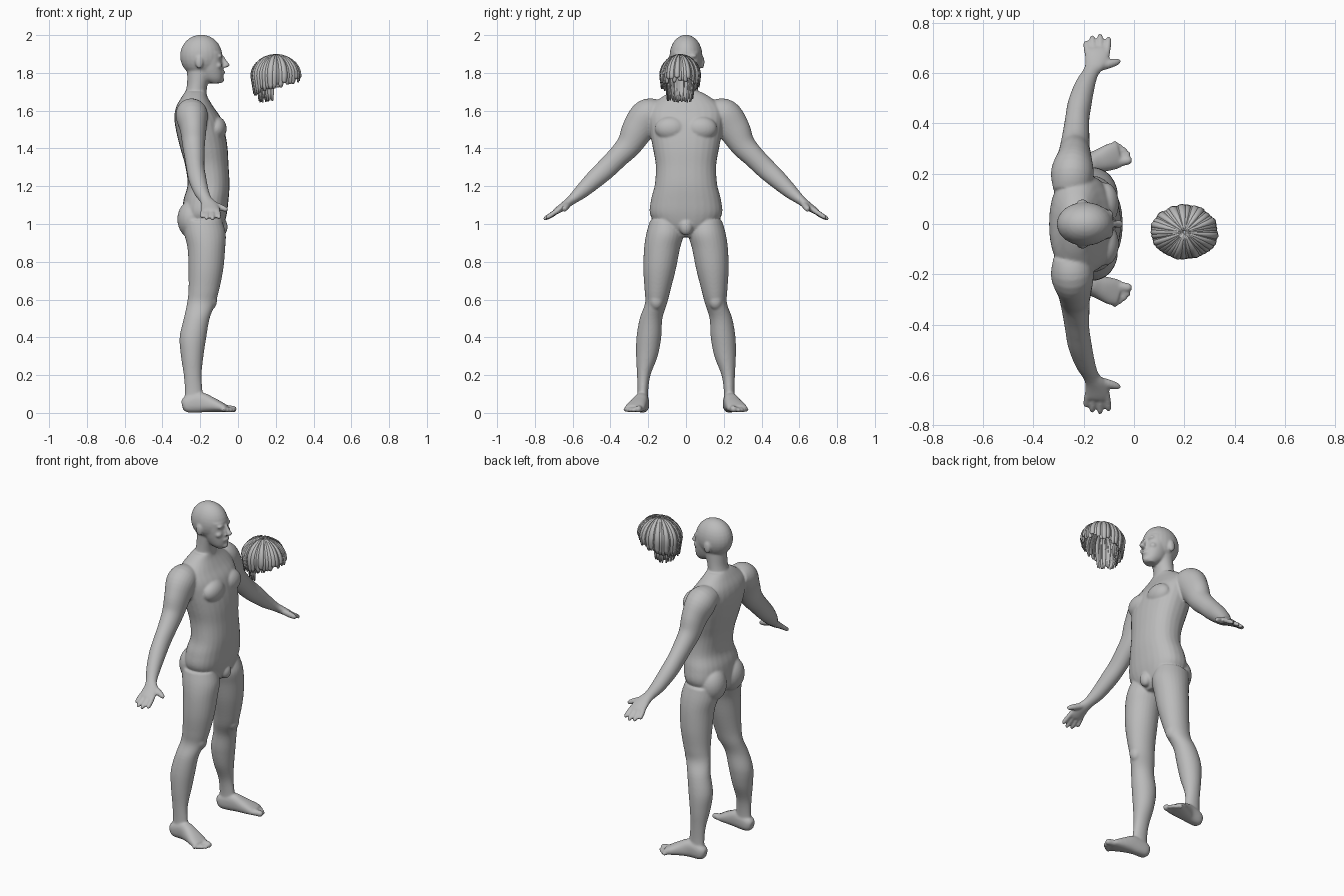
import bpy, bmesh, math, random
from mathutils import Vector, Matrix

random.seed(4)
cube = bpy.data.objects.get("Cube")
if cube:
    bpy.data.objects.remove(cube, do_unlink=True)

X, Y, Z = Vector((1, 0, 0)), Vector((0, 1, 0)), Vector((0, 0, 1))


def make_material(name, value):
    mat = bpy.data.materials.new(name)
    mat.use_nodes = True
    color = (value, value, value, 1)
    mat.diffuse_color = color
    mat.node_tree.nodes["Principled BSDF"].inputs["Base Color"].default_value = color
    return mat


grey = make_material("plain grey", 0.5)


def make_object(name, bm):
    mesh = bpy.data.meshes.new(name)
    bm.to_mesh(mesh)
    bm.free()
    mesh.materials.append(grey)
    mesh.shade_smooth()
    obj = bpy.data.objects.new(name, mesh)
    bpy.context.collection.objects.link(obj)
    return obj


def spline(rings, steps=5):
    """Smooth interpolation through the given rings."""
    rows = [Vector(r) for r in rings]
    out = []
    for i in range(len(rows) - 1):
        p0, p1 = rows[max(i - 1, 0)], rows[i]
        p2, p3 = rows[i + 1], rows[min(i + 2, len(rows) - 1)]
        for k in range(steps):
            t = k / steps
            out.append(p1 + (p2 - p0) * (t / 2)
                       + (p0 * 2 - p1 * 5 + p2 * 4 - p3) * (t * t / 2)
                       + (p1 * 3 - p0 - p2 * 3 + p3) * (t ** 3 / 2))
    return out + [rows[-1]]


def loft(bm, rings, side=X, axis=None, power=2.0, sign=1, count=28):
    """Skin through rings (x, y, z, radius along side, radius across)."""
    rows = spline(rings)
    loops = []
    for i, r in enumerate(rows):
        tangent = axis or (rows[min(i + 1, len(rows) - 1)].to_3d()
                           - rows[max(i - 1, 0)].to_3d()).normalized()
        u = (side - tangent * side.dot(tangent)).normalized()
        v = tangent.cross(u)
        loop = []
        for k in range(count):
            a = math.tau * k / count
            c, s = (math.copysign(abs(f) ** (2 / power), f)
                    for f in (math.cos(a), math.sin(a)))
            p = Vector(r[:3]) + u * (r[3] * c) + v * (r[4] * s)
            loop.append(bm.verts.new((p.x, p.y * sign, p.z)))
        loops.append(loop)
    for a, b in zip(loops, loops[1:]):
        for k in range(count):
            j = (k + 1) % count
            bm.faces.new((a[k], a[j], b[j], b[k]))
    bm.faces.new(loops[0])
    bm.faces.new(loops[-1])


def slab(z, back, front, y0, y1):
    """Horizontal ring given by its extents."""
    return ((back + front) / 2, (y0 + y1) / 2, z, (front - back) / 2, (y1 - y0) / 2)


def ball(bm, center, radii):
    m = Matrix.Translation(center) @ Matrix.Diagonal((*radii, 1))
    bmesh.ops.create_uvsphere(bm, u_segments=24, v_segments=16, radius=1, matrix=m)


def digit(bm, base, tip, r0, r1, side, s):
    """Finger or toe with a rounded end."""
    a, b = Vector(base), Vector(tip)
    loft(bm, [(*a.lerp(b, t), r, r) for t, r in
              ((0, r0), (0.5, r0), (0.85, r1), (1, r1 * 0.5))], side, sign=s, count=12)


body = bmesh.new()

# Torso and neck
torso = [(0.93, -0.23, -0.11, 0.05), (0.98, -0.28, -0.08, 0.14), (1.05, -0.295, -0.06, 0.19),
         (1.13, -0.288, -0.05, 0.185), (1.21, -0.267, -0.045, 0.165), (1.31, -0.28, -0.05, 0.16),
         (1.40, -0.305, -0.055, 0.175), (1.48, -0.325, -0.068, 0.19), (1.56, -0.337, -0.09, 0.2),
         (1.62, -0.327, -0.13, 0.19), (1.67, -0.30, -0.16, 0.13), (1.70, -0.28, -0.17, 0.08)]
loft(body, [slab(z, b, f, -w, w) for z, b, f, w in torso], axis=Z, power=2.3)
neck = [(1.60, -0.30, -0.15, 0.1), (1.68, -0.283, -0.165, 0.07),
        (1.74, -0.27, -0.16, 0.062), (1.82, -0.27, -0.13, 0.062)]
loft(body, [slab(z, b, f, -w, w) for z, b, f, w in neck], axis=Z)
ball(body, (-0.085, 0, 0.985), (0.03, 0.036, 0.045))

# Head: skull, face, nose, lips and chin
ball(body, (-0.195, 0, 1.89), (0.112, 0.087, 0.112))
face = [(1.745, -0.15, -0.09, 0.03), (1.77, -0.19, -0.08, 0.05), (1.81, -0.22, -0.078, 0.064),
        (1.85, -0.22, -0.083, 0.071), (1.87, -0.22, -0.086, 0.073), (1.91, -0.22, -0.084, 0.072)]
loft(body, [slab(z, b, f, -w, w) for z, b, f, w in face], axis=Z, power=2.2)
loft(body, [(-0.085, 0, 1.89, 0.01, 0.01), (-0.07, 0, 1.86, 0.014, 0.012),
            (-0.06, 0, 1.84, 0.018, 0.017), (-0.075, 0, 1.828, 0.012, 0.015)], axis=Z, count=16)
ball(body, (-0.082, 0, 1.803), (0.014, 0.026, 0.012))
ball(body, (-0.09, 0, 1.764), (0.017, 0.024, 0.018))

arm = [(-0.25, 0.13, 1.60, 0.07, 0.06), (-0.245, 0.20, 1.575, 0.085, 0.09),
       (-0.237, 0.255, 1.50, 0.07, 0.085), (-0.235, 0.30, 1.42, 0.06, 0.068),
       (-0.23, 0.36, 1.355, 0.053, 0.058), (-0.225, 0.42, 1.295, 0.048, 0.055),
       (-0.215, 0.48, 1.24, 0.047, 0.05), (-0.195, 0.55, 1.175, 0.04, 0.039),
       (-0.17, 0.605, 1.128, 0.032, 0.026), (-0.152, 0.64, 1.10, 0.044, 0.022),
       (-0.145, 0.68, 1.072, 0.05, 0.018), (-0.145, 0.695, 1.062, 0.042, 0.014)]
leg = [(1.02, -0.29, -0.085, 0.03, 0.19), (0.95, -0.285, -0.065, 0.012, 0.21),
       (0.87, -0.267, -0.068, 0.032, 0.222), (0.76, -0.262, -0.078, 0.054, 0.226),
       (0.65, -0.262, -0.10, 0.082, 0.219), (0.58, -0.27, -0.12, 0.1, 0.217),
       (0.50, -0.287, -0.15, 0.125, 0.245), (0.40, -0.309, -0.168, 0.131, 0.262),
       (0.30, -0.302, -0.183, 0.15, 0.264), (0.20, -0.287, -0.193, 0.188, 0.259),
       (0.12, -0.282, -0.188, 0.2, 0.257), (0.05, -0.285, -0.18, 0.2, 0.26)]
foot = [(-0.295, 0.228, 0.04, 0.02, 0.025), (-0.27, 0.23, 0.045, 0.035, 0.044),
        (-0.20, 0.235, 0.055, 0.038, 0.053), (-0.14, 0.25, 0.043, 0.046, 0.04),
        (-0.09, 0.267, 0.03, 0.053, 0.027), (-0.06, 0.274, 0.022, 0.05, 0.018)]
finger_tips = [(-0.192, 0.725, 1.035), (-0.167, 0.747, 1.025),
               (-0.135, 0.754, 1.023), (-0.10, 0.742, 1.03)]
toe_tips = [(-0.008, 0.255), (-0.015, 0.282), (-0.03, 0.298), (-0.048, 0.312), (-0.068, 0.324)]

for s in (1, -1):
    # Chest, buttock, brow, cheek and ear
    ball(body, (-0.115, 0.08 * s, 1.505), (0.055, 0.085, 0.065))
    ball(body, (-0.245, 0.087 * s, 1.025), (0.076, 0.085, 0.1))
    ball(body, (-0.098, 0.032 * s, 1.889), (0.017, 0.026, 0.01))
    ball(body, (-0.105, 0.04 * s, 1.838), (0.02, 0.022, 0.018))
    ball(body, (-0.205, 0.084 * s, 1.857), (0.021, 0.014, 0.036))
    # Arm, hand and fingers
    loft(body, arm, sign=s)
    for i, tip in enumerate(finger_tips):
        digit(body, (-0.183 + 0.025 * i, 0.675, 1.074), tip, 0.0135, 0.012, X, s)
    digit(body, (-0.135, 0.625, 1.105), (-0.054, 0.648, 1.073), 0.018, 0.0135, Z, s)
    # Leg, kneecap, foot and toes
    loft(body, [slab(*r) for r in leg], axis=Z, sign=s)
    ball(body, (-0.145, 0.157 * s, 0.595), (0.034, 0.038, 0.05))
    loft(body, foot, Y, sign=s, power=2.4)
    for i, (x, y) in enumerate(toe_tips):
        r = 0.013 if i else 0.019
        digit(body, (-0.085, 0.243 + 0.0165 * i, 0.024), (x, y, r), r, r * 0.9, Y, s)

bmesh.ops.recalc_face_normals(body, faces=body.faces)
body_obj = make_object("body", body)

# Fuse the parts into one smooth skin
remesh = body_obj.modifiers.new("fuse", "REMESH")
remesh.mode = "VOXEL"
remesh.voxel_size = 0.0058
remesh.use_smooth_shade = True
smooth = body_obj.modifiers.new("soften", "SMOOTH")
smooth.factor = 0.5
smooth.iterations = 7

# Separate hair cap made of overlapping locks
hair = bmesh.new()
crown, waist_z = Vector((0.2, -0.032, 0)), 1.785


def lock(theta, scale, hem, width):
    """One strip of hair running from the crown down to the hem."""
    path = [(math.sin(p), waist_z + 0.115 * scale * math.cos(p))
            for p in (0.04 + i * (math.pi / 2 - 0.04) / 7 for i in range(8))]
    path += [(1 - 1.2 * (waist_z - z), z) for z in
             (waist_z + (hem - waist_z) * t for t in (0.35, 0.7, 1))]
    previous = None
    for i, (r, z) in enumerate(path):
        taper = (1, 0.9, 0.5)[max(0, i - len(path) + 3)]
        row = []
        for k, bulge in ((-1, 0.97), (0, 1.0), (1, 0.97)):
            a = theta + k * width * taper
            row.append(hair.verts.new(crown + Vector((0.138 * r * scale * bulge * math.cos(a),
                                                      0.112 * r * scale * bulge * math.sin(a), z))))
        if previous:
            for k in range(2):
                hair.faces.new((previous[k], row[k], row[k + 1], previous[k + 1]))
        previous = row


for i in range(42):
    theta = math.tau * i / 42
    hem = 1.727 + 0.038 * math.cos(theta) + random.uniform(-0.014, 0.012)
    lock(theta, random.uniform(0.95, 1.01), hem, 0.125)
# Shorter inner layer over the nape
for i in range(19):
    lock(math.pi + (i - 9) * 0.15, random.uniform(0.74, 0.79),
         random.uniform(1.643, 1.665), 0.12)

hair_obj = make_object("hair", hair)
shell = hair_obj.modifiers.new("thickness", "SOLIDIFY")
shell.thickness = 0.004
